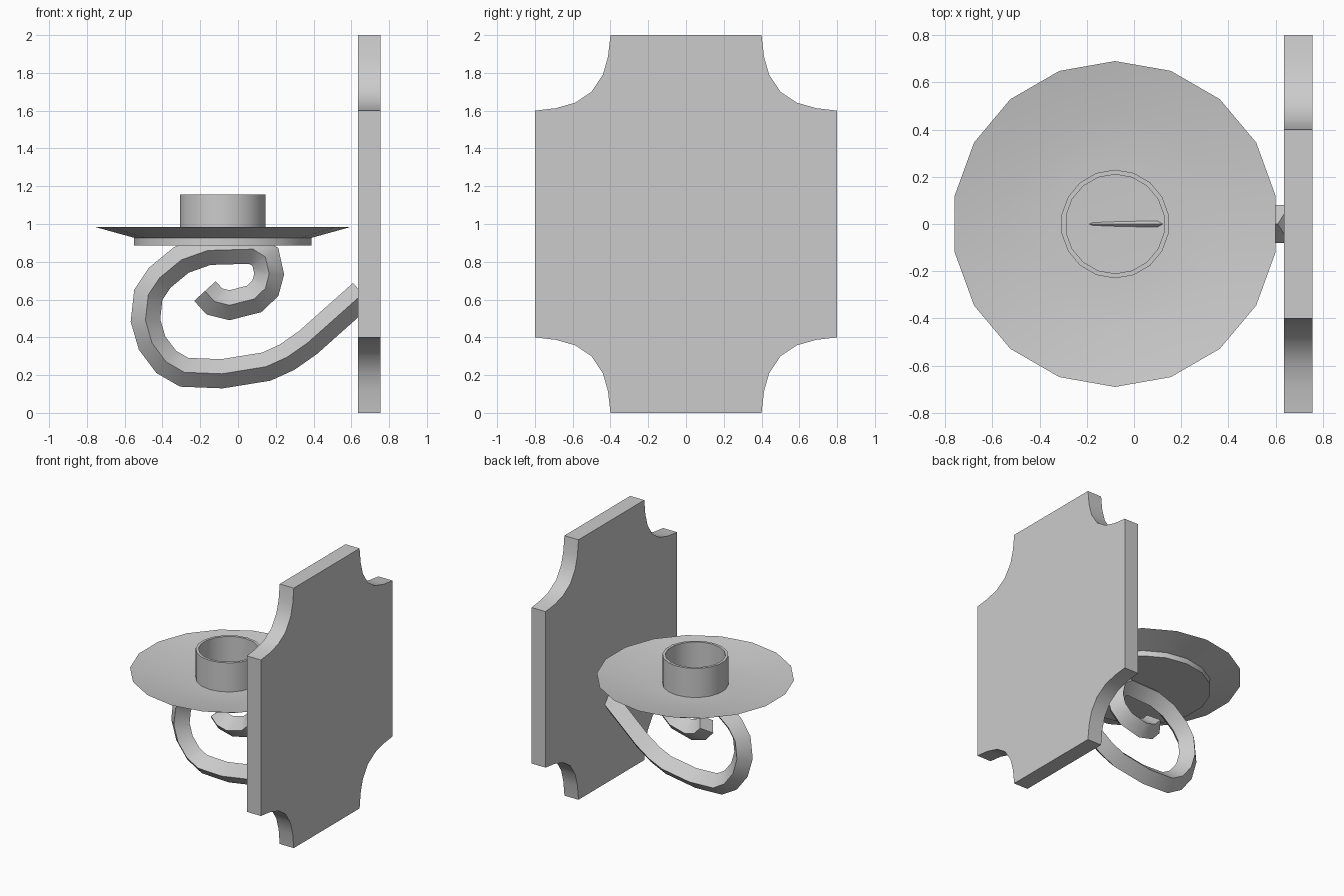
import bpy, bmesh, math
from mathutils import Vector

if "Cube" in bpy.data.objects:
    bpy.data.objects.remove(bpy.data.objects["Cube"])

DISH_X = -0.08


def finish(name, bm, smooth=None):
    bmesh.ops.recalc_face_normals(bm, faces=bm.faces)
    mesh = bpy.data.meshes.new(name)
    bm.to_mesh(mesh)
    bm.free()
    obj = bpy.data.objects.new(name, mesh)
    bpy.context.collection.objects.link(obj)
    if smooth:
        bpy.ops.object.select_all(action='DESELECT')
        obj.select_set(True)
        bpy.context.view_layer.objects.active = obj
        bpy.ops.object.shade_smooth_by_angle(angle=math.radians(smooth))
    return obj


def lathe(name, profile, sides=18, closed=False):
    """Revolve (radius, z) points about the dish axis; radius 0 makes a pole."""
    bm = bmesh.new()
    rings = []
    for r, z in profile:
        if r == 0:
            rings.append([bm.verts.new((DISH_X, 0, z))] * sides)
            continue
        angles = [math.pi / 2 + 2 * math.pi * i / sides for i in range(sides)]
        rings.append([bm.verts.new((DISH_X + r * math.cos(a), r * math.sin(a), z)) for a in angles])
    pairs = list(zip(rings, rings[1:]))
    if closed:
        pairs.append((rings[-1], rings[0]))
    for a, b in pairs:
        for i in range(sides):
            j = (i + 1) % sides
            bm.faces.new(list(dict.fromkeys((a[i], a[j], b[j], b[i]))))
    return finish(name, bm, 30)


# wall plate: rectangle with scooped corners, mirrored from one corner
corner = [(0.4, 1.0), (0.413, 0.885), (0.44, 0.79), (0.5, 0.7),
          (0.587, 0.642), (0.69, 0.613), (0.8, 0.6)]
outline = []
for sy, sz in ((1, 1), (1, -1), (-1, -1), (-1, 1)):
    pts = [(sy * y, 1 + sz * z) for y, z in corner]
    outline += pts if sy * sz > 0 else pts[::-1]
bm = bmesh.new()
face = bm.faces.new([bm.verts.new((0.635, y, z)) for y, z in outline])
ext = bmesh.ops.extrude_face_region(bm, geom=[face], use_keep_orig=True)
bmesh.ops.translate(bm, vec=(0.12, 0, 0),
                    verts=[v for v in ext['geom'] if isinstance(v, bmesh.types.BMVert)])
finish("wall_plate", bm, 30)

# drip dish with its base disc, and the candle cup
lathe("drip_dish", [(0, 0.885), (0.477, 0.885), (0.477, 0.927), (0.69, 0.985),
                    (0.46, 0.942), (0.27, 0.932), (0, 0.93)])
lathe("candle_cup", [(0.23, 0.915), (0.23, 1.155), (0.21, 1.155), (0.21, 0.915)], closed=True)

# scroll arm: diamond section swept along a spiral with mitred joints
path = [(0.66, 0.63), (0.37, 0.372), (0.26, 0.295), (0.15, 0.245), (-0.085, 0.207),
        (-0.285, 0.215), (-0.38, 0.27), (-0.455, 0.37), (-0.49, 0.49), (-0.475, 0.625),
        (-0.415, 0.715), (-0.3, 0.81), (-0.16, 0.86), (0.08, 0.867), (0.145, 0.825),
        (0.165, 0.735), (0.145, 0.66), (0.085, 0.603), (-0.045, 0.57), (-0.125, 0.59),
        (-0.175, 0.645)]
path = [Vector(p) for p in path]
bm = bmesh.new()
rings = []
for i, p in enumerate(path):
    before = (p - path[i - 1]).normalized() if i else (path[1] - p).normalized()
    after = (path[i + 1] - p).normalized() if i < len(path) - 1 else before
    tan = (before + after).normalized()
    n = Vector((-tan.y, tan.x)) * 0.077 / max(tan.dot(before), 0.6)
    rings.append([bm.verts.new(c) for c in (
        (p.x + n.x, 0, p.y + n.y), (p.x, 0.08, p.y),
        (p.x - n.x, 0, p.y - n.y), (p.x, -0.08, p.y))])
for a, b in zip(rings, rings[1:]):
    for k in range(4):
        bm.faces.new((a[k], a[(k + 1) % 4], b[(k + 1) % 4], b[k]))
bm.faces.new(rings[0])
bm.faces.new(rings[-1])
finish("scroll_arm", bm, 40)
